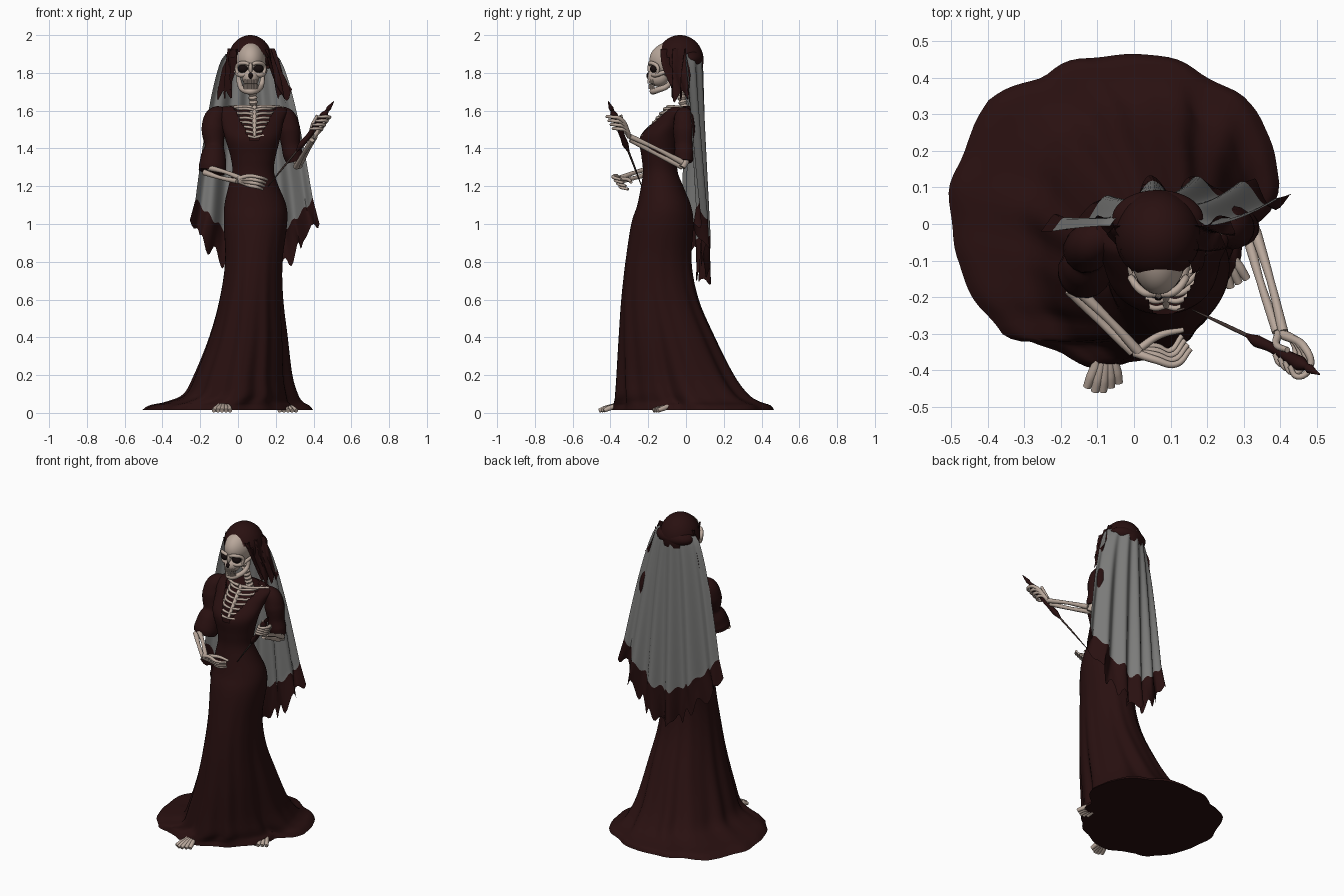
import bpy, bmesh, math
from mathutils import Vector

if "Cube" in bpy.data.objects:
    bpy.data.objects.remove(bpy.data.objects["Cube"])

def material(name, rgb):
    m = bpy.data.materials.new(name)
    m.diffuse_color = (*rgb, 1)
    m.use_nodes = True
    m.node_tree.nodes["Principled BSDF"].inputs["Base Color"].default_value = m.diffuse_color
    return m

CLOTH = material("dark_maroon_cloth", (.022, .0052, .0052))
VEIL = material("grey_veil", (.2, .2, .195))
BONE = material("bone", (.48, .385, .325))
SOCKET = material("socket_black", (.008, .004, .004))
METAL = material("dark_metal", (.055, .035, .03))

def lerp(a, b, t):
    return a + (b - a) * t

def finish(ob, angle=50):
    bpy.ops.object.select_all(action='DESELECT')
    ob.select_set(True)
    bpy.context.view_layer.objects.active = ob
    if ob.type == 'CURVE':
        bpy.ops.object.convert(target='MESH')
    bpy.ops.object.shade_smooth_by_angle(angle=math.radians(angle))
    return bpy.context.object

def from_bmesh(name, bm, *mats):
    me = bpy.data.meshes.new(name)
    bm.to_mesh(me)
    bm.free()
    ob = bpy.data.objects.new(name, me)
    bpy.context.collection.objects.link(ob)
    for m in mats:
        me.materials.append(m)
    return finish(ob)

def tubes(name, paths, mat, sides=3):
    """Smooth tapered tubes; every path point is (x, y, z, radius)."""
    cu = bpy.data.curves.new(name, 'CURVE')
    cu.dimensions, cu.bevel_depth, cu.bevel_resolution = '3D', 1, sides
    cu.use_fill_caps, cu.resolution_u = True, 6
    for path in paths:
        sp = cu.splines.new('BEZIER')
        sp.bezier_points.add(len(path) - 1)
        for bp, (x, y, z, r) in zip(sp.bezier_points, path):
            bp.co, bp.radius = (x, y, z), r
            bp.handle_left_type = bp.handle_right_type = 'AUTO'
    cu.materials.append(mat)
    ob = bpy.data.objects.new(name, cu)
    bpy.context.collection.objects.link(ob)
    return finish(ob)

def ellipsoid(name, c, r, mat, keep=None):
    bm = bmesh.new()
    bmesh.ops.create_uvsphere(bm, u_segments=40, v_segments=28, radius=1)
    for v in bm.verts:
        v.co = Vector([c[i] + r[i] * v.co[i] for i in range(3)])
    if keep:
        bad = [f for f in bm.faces if not keep(f.calc_center_median())]
        bmesh.ops.delete(bm, geom=bad, context='FACES')
    return from_bmesh(name, bm, mat)

def sheet(name, fn, nu, nv, mats, rule=lambda j: 0):
    bm = bmesh.new()
    g = [[bm.verts.new(fn(i / nu, j / nv)) for i in range(nu + 1)] for j in range(nv + 1)]
    for j in range(nv):
        for i in range(nu):
            f = bm.faces.new((g[j][i], g[j][i + 1], g[j + 1][i + 1], g[j + 1][i]))
            f.material_index = rule(j)
    return from_bmesh(name, bm, *mats)

# ---- Dress: loft from irregular train hem to neckline, with a V cut
HEM = [(.4, .1), (.37, .02), (.3, -.04), (.26, -.18), (.19, -.26), (.09, -.34), (-.02, -.39),
       (-.12, -.41), (-.2, -.37), (-.28, -.33), (-.36, -.32), (-.42, -.25), (-.48, -.12),
       (-.51, .02), (-.49, .15), (-.45, .25), (-.4, .34), (-.25, .41), (-.02, .47),
       (.15, .44), (.25, .38), (.35, .3), (.39, .2)]
CX, CY = -.055, .03
polar = sorted((math.atan2(y - CY, x - CX) % math.tau, math.hypot(x - CX, y - CY)) for x, y in HEM)
polar = [(polar[-1][0] - math.tau, polar[-1][1])] + polar + [(polar[0][0] + math.tau, polar[0][1])]

def hem_unit(a):
    for (a0, r0), (a1, r1) in zip(polar, polar[1:]):
        if a0 <= a <= a1:
            r = lerp(r0, r1, (a - a0) / (a1 - a0))
            return r * math.cos(a) / .455, r * math.sin(a) / .44

# rows: z, x min, x max, y min, y max
ROWS = [(.015, -.51, .4, -.4, .47), (.04, -.47, .38, -.395, .455), (.06, -.38, .345, -.39, .4),
        (.1, -.29, .32, -.385, .34), (.2, -.235, .29, -.375, .265), (.4, -.155, .265, -.36, .16),
        (.6, -.1, .24, -.345, .07), (.8, -.07, .235, -.322, .03), (1., -.075, .26, -.29, .04),
        (1.1, -.072, .255, -.258, .025), (1.2, -.05, .215, -.238, -.015), (1.28, -.03, .19, -.228, -.045),
        (1.36, -.04, .2, -.236, -.04), (1.46, -.07, .225, -.245, -.02), (1.54, -.09, .24, -.18, .02),
        (1.61, -.11, .255, -.105, .042), (1.625, -.03, .16, -.09, .035)]

def catmull(rows, steps):
    out = []
    for i in range(len(rows) - 1):
        p = [rows[max(0, min(len(rows) - 1, i + k))] for k in (-1, 0, 1, 2)]
        for s in range(steps):
            t = s / steps
            out.append([b + .5 * t * (c - a + t * (2 * a - 5 * b + 4 * c - d + t * (3 * (b - c) + d - a)))
                        for a, b, c, d in zip(*p)])
    return out + [list(rows[-1])]

N = 112
bm = bmesh.new()
rings = []
for z, x0, x1, y0, y1 in catmull(ROWS, 5):
    mix = max(0, 1 - z / .75)
    fold = .03 * max(0, 1 - z / 1.0) * min(1, z / .1 + .2)
    ring = []
    for k in range(N):
        a = math.tau * k / N
        hx, hy = hem_unit(a)
        f = 1 + fold * (math.sin(11 * a + 2 * z) + .6 * math.sin(17 * a + 1)) - fold
        u, v = lerp(math.cos(a), hx, mix) * f, lerp(math.sin(a), hy, mix) * f
        ring.append(bm.verts.new(((x0 + x1) / 2 + u * (x1 - x0) / 2, (y0 + y1) / 2 + v * (y1 - y0) / 2, z)))
    rings.append(ring)
for lo, hi in zip(rings, rings[1:]):
    for k in range(N):
        bm.faces.new((lo[k], lo[(k + 1) % N], hi[(k + 1) % N], hi[k]))
bm.faces.new(rings[0][::-1])
def in_neckline(c):
    return c.z > 1.44 and c.y < -.03 and abs(c.x - .088) < .02 + (c.z - 1.44) * .5
bmesh.ops.delete(bm, geom=[f for f in bm.faces if in_neckline(f.calc_center_median())], context='FACES')
from_bmesh("dress", bm, CLOTH)

# ---- Puffed sleeves with ruffled cuffs
tubes("sleeve_right", [[(-.07, -.03, 1.58, .04), (-.115, -.05, 1.565, .058), (-.13, -.07, 1.5, .064),
                        (-.125, -.09, 1.41, .05), (-.13, -.11, 1.36, .066), (-.135, -.13, 1.3, .074),
                        (-.14, -.135, 1.275, .07)]], CLOTH, 6)
tubes("sleeve_left", [[(.2, -.01, 1.585, .035), (.25, -.01, 1.565, .052), (.27, -.01, 1.5, .06),
                       (.28, -.01, 1.42, .05), (.29, -.01, 1.37, .052), (.3, -.01, 1.33, .045)]], CLOTH, 6)

# ---- Veil sheet with jagged lace border
NV, LACE = 32, 7
def veil(s, t):
    arch = math.sin(math.pi * s)
    q = min(1, t * NV / (NV - LACE))
    e = max(0, (t * NV - NV + LACE) / LACE)
    x = lerp(lerp(-.065, -.225, q ** .6), lerp(.195, .395, q ** .6), s)
    x += .03 * e * (2 * s - 1) + .008 * e * math.sin(40 * s)
    y = lerp(-.005 + .09 * arch, lerp(-.02, .07, s) + .075 * arch, q)
    y += .02 * (q + .25) * math.sin(s * 31 + .5) * min(1, 6 * arch) + .015 * e * math.sin(45 * s)
    jag = .022 * math.sin(s * 58) + .015 * math.sin(s * 97)
    z = lerp(1.9, 1.13 - .23 * arch, q) - e * (.11 + .09 * arch + jag) + .012 * math.sin(s * 70) * (q ** 8)
    return x, y, z
sheet("veil", veil, 90, NV, (VEIL, CLOTH), lambda j: int(j >= NV - LACE))

# ---- Headscarf and hanging side drapes
ellipsoid("headscarf", (.065, -.032, 1.868), (.117, .125, .132), CLOTH,
          lambda c: c.z > (1.925 - 5 * (c.x - .065) ** 2 if c.y < -.08 else 1.83))
ellipsoid("headscarf_back_roll", (.065, .015, 1.875), (.125, .078, .055), CLOTH)
def drape(corners):
    a, b, c, d = map(Vector, corners)
    def fn(s, t):
        p = a.lerp(b, s).lerp(c.lerp(d, s), t)
        w = .013 * math.sin(14 * s + 5 * t)
        return p + Vector((w, -w, t * .025 * math.sin(20 * s)))
    return fn
sheet("drape_right", drape([(-.012, -.135, 1.925), (-.05, .01, 1.93), (-.03, -.08, 1.69), (-.105, .01, 1.68)]),
      20, 16, (CLOTH,))
sheet("drape_left", drape([(.142, -.135, 1.925), (.18, .01, 1.93), (.225, -.07, 1.66), (.285, .01, 1.69)]),
      20, 16, (CLOTH,))

# ---- Skull
HX = .067
ellipsoid("cranium", (HX, -.065, 1.868), (.079, .128, .1), BONE)
ellipsoid("upper_jaw", (HX, -.148, 1.778), (.046, .056, .05), BONE)
ellipsoid("nose_hole", (HX, -.198, 1.785), (.012, .012, .018), SOCKET)
ellipsoid("nose_bridge", (HX, -.185, 1.825), (.011, .02, .03), BONE)
face = []
for s in (-1, 1):
    ellipsoid("eye_socket", (HX + s * .04, -.168, 1.822), (.028, .022, .023), SOCKET)
    face += [[(HX + s * .015, -.18, 1.793, .012), (HX + s * .055, -.16, 1.79, .014),
              (HX + s * .076, -.11, 1.805, .011), (HX + s * .078, -.05, 1.82, .008)],
             [(HX + s * .008, -.192, 1.846, .009), (HX + s * .04, -.187, 1.853, .011),
              (HX + s * .074, -.15, 1.83, .01), (HX + s * .068, -.152, 1.795, .009)]]
tubes("brows_and_cheekbones", face, BONE)
tubes("lower_jaw", [[(HX - .066, -.075, 1.8, .01), (HX - .058, -.09, 1.74, .014), (HX - .035, -.15, 1.71, .016),
                     (HX, -.175, 1.703, .018), (HX + .035, -.15, 1.71, .016), (HX + .058, -.09, 1.74, .014),
                     (HX + .066, -.075, 1.8, .01)]], BONE)
teeth = []
for k in range(-4, 5):
    a = k * .24
    x, y = HX + .04 * math.sin(a), -.148 - .052 * math.cos(a)
    teeth += [[(x, y, 1.765, .006), (x, y, 1.744, .0048)], [(x, y + .006, 1.74, .0048), (x, y + .008, 1.715, .006)]]
tubes("teeth", teeth, BONE, 1)

# ---- Neck, ribs and collar bones
tubes("neck_bones", [[(.068 + .001 * k, -.055 + .003 * k, 1.8 - .012 * k, .025 if k % 2 else .018)
                      for k in range(20)]], BONE)
ribs = [[(.087, -.085, 1.62, .014), (.087, -.15, 1.55, .013), (.088, -.225, 1.46, .009)]]
for s in (-1, 1):
    ribs.append([(.087 + s * .012, -.095, 1.618, .011), (.087 + s * .06, -.09, 1.622, .008),
                 (.087 + s * .15, -.02, 1.615, .01)])
    for i in range(7):
        z = 1.602 - .024 * i
        y = -.1 - (1.615 - z) * .8
        ribs.append([(.087, y, z, .007), (.087 + s * .035, y - .004, z + .008, .008),
                     (.087 + s * .08, y + .03, z + .008, .008), (.087 + s * .105, y + .09, z + .015, .007)])
tubes("ribcage", ribs, BONE, 2)

# ---- Forearms: two bones each
def forearm(name, a, b):
    paths = []
    for d in (-.012, .012):
        m = [(p + q) / 2 for p, q in zip(a, b)]
        paths.append([(a[0] + d, a[1], a[2] + d, .016), (m[0] + d * 1.2, m[1], m[2] + d * 1.2, .0105),
                      (b[0] + d * .7, b[1], b[2] + d * .7, .014)])
    tubes(name, paths, BONE)
forearm("forearm_right", (-.165, -.18, 1.285), (.005, -.35, 1.235))
forearm("forearm_left", (.32, -.02, 1.315), (.4, -.295, 1.455))
tubes("elbow_left", [[(.29, 0, 1.38, .02), (.315, -.005, 1.33, .022), (.325, -.02, 1.3, .018)]], BONE)

# ---- Right hand, relaxed across the waist
hand = []
for k in range(4):
    z, y = 1.255 - .017 * k, -.372 + .012 * k
    hand.append([(.0, -.352, 1.24 - .004 * k, .012), (.06, y, z, .0105), (.115 - .006 * k, y - .012, z - .008, .009),
                 (.155 - .008 * k, y + .03, z - .02, .007)])
hand.append([(.01, -.345, 1.24, .011), (.07, -.305, 1.235, .01), (.135, -.29, 1.22, .007)])
tubes("hand_right", hand, BONE)

# ---- Left hand gripping the dagger
grip = []
for k in range(4):
    x, y, z = .41 + .014 * k, -.345 - .011 * k, 1.5 + .021 * k
    grip.append([(.4, -.3, 1.46, .012), (x + .022, y + .03, z - .005, .011), (x + .03, y - .015, z + .004, .009),
                 (x - .005, y - .04, z + .005, .008), (x - .026, y - .01, z + .004, .007)])
grip.append([(.395, -.3, 1.46, .012), (.39, -.33, 1.51, .01), (.42, -.345, 1.575, .008)])
tubes("hand_left", grip, BONE)

# ---- Dagger
tubes("dagger_blade", [[(.16, -.235, 1.2, .002), (.24, -.272, 1.3, .005), (.33, -.315, 1.41, .006)]], METAL)
tubes("dagger_handle", [[(.31, -.305, 1.385, .006), (.335, -.32, 1.42, .017), (.37, -.335, 1.46, .014),
                         (.42, -.362, 1.53, .016), (.455, -.382, 1.575, .021), (.472, -.39, 1.6, .009),
                         (.48, -.396, 1.612, .013), (.508, -.412, 1.65, .002)]], CLOTH)

# ---- Bony feet peeking out from the hem
def foot(name, heel, toe, spread):
    paths = []
    for k in range(5):
        o = (k - 2) * spread
        tx, ty = toe[0] + o, toe[1] + abs(k - 1.5) * .012
        paths.append([(heel[0] + o * .4, heel[1], .05, .016), (lerp(heel[0], tx, .55), lerp(heel[1], ty, .55), .036, .013),
                      (lerp(heel[0], tx, .8), lerp(heel[1], ty, .8), .024, .014), (tx, ty, .012, .011)])
    tubes(name, paths, BONE)
foot("foot_right", (-.07, -.3), (-.085, -.465), .022)
foot("foot_left", (.21, .0), (.265, -.18), .022)
